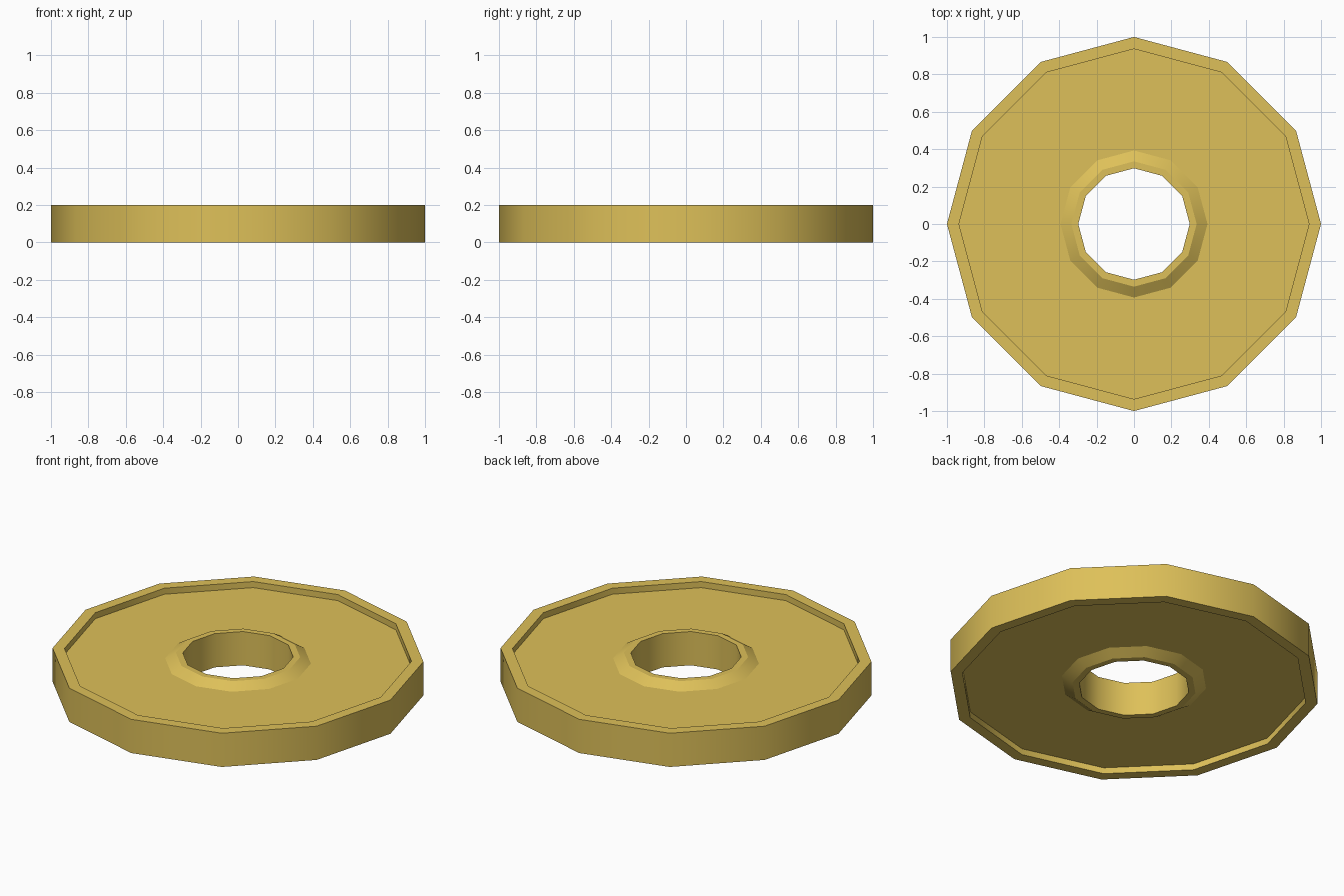
import bpy, bmesh, math

if "Cube" in bpy.data.objects:
    bpy.data.objects.remove(bpy.data.objects["Cube"])

SIDES = 12
# Closed half-section (radius, z): hole, hub boss, recessed web, raised rim
upper = [(0.298, 0.2), (0.335, 0.2), (0.393, 0.164), (0.936, 0.164), (0.936, 0.2), (1.0, 0.2)]
profile = upper + [(r, 0.2 - z) for r, z in reversed(upper)]

# Lathe the section into a twelve-sided wheel
bm = bmesh.new()
rings = []
for i in range(SIDES):
    a = 2 * math.pi * i / SIDES
    rings.append([bm.verts.new((r * math.cos(a), r * math.sin(a), z)) for r, z in profile])
n = len(profile)
for i in range(SIDES):
    p, q = rings[i], rings[(i + 1) % SIDES]
    for j in range(n):
        k = (j + 1) % n
        bm.faces.new((p[j], p[k], q[k], q[j]))
bmesh.ops.recalc_face_normals(bm, faces=bm.faces)
mesh = bpy.data.meshes.new("wheel_disc")
bm.to_mesh(mesh)
bm.free()

# Brass colour
mat = bpy.data.materials.new("brass")
mat.diffuse_color = (0.73, 0.53, 0.10, 1)
mat.use_nodes = True
mat.node_tree.nodes["Principled BSDF"].inputs["Base Color"].default_value = mat.diffuse_color
mesh.materials.append(mat)

wheel = bpy.data.objects.new("wheel_disc", mesh)
bpy.context.collection.objects.link(wheel)
bpy.context.view_layer.objects.active = wheel
wheel.select_set(True)
bpy.ops.object.shade_smooth_by_angle(angle=math.radians(31))
